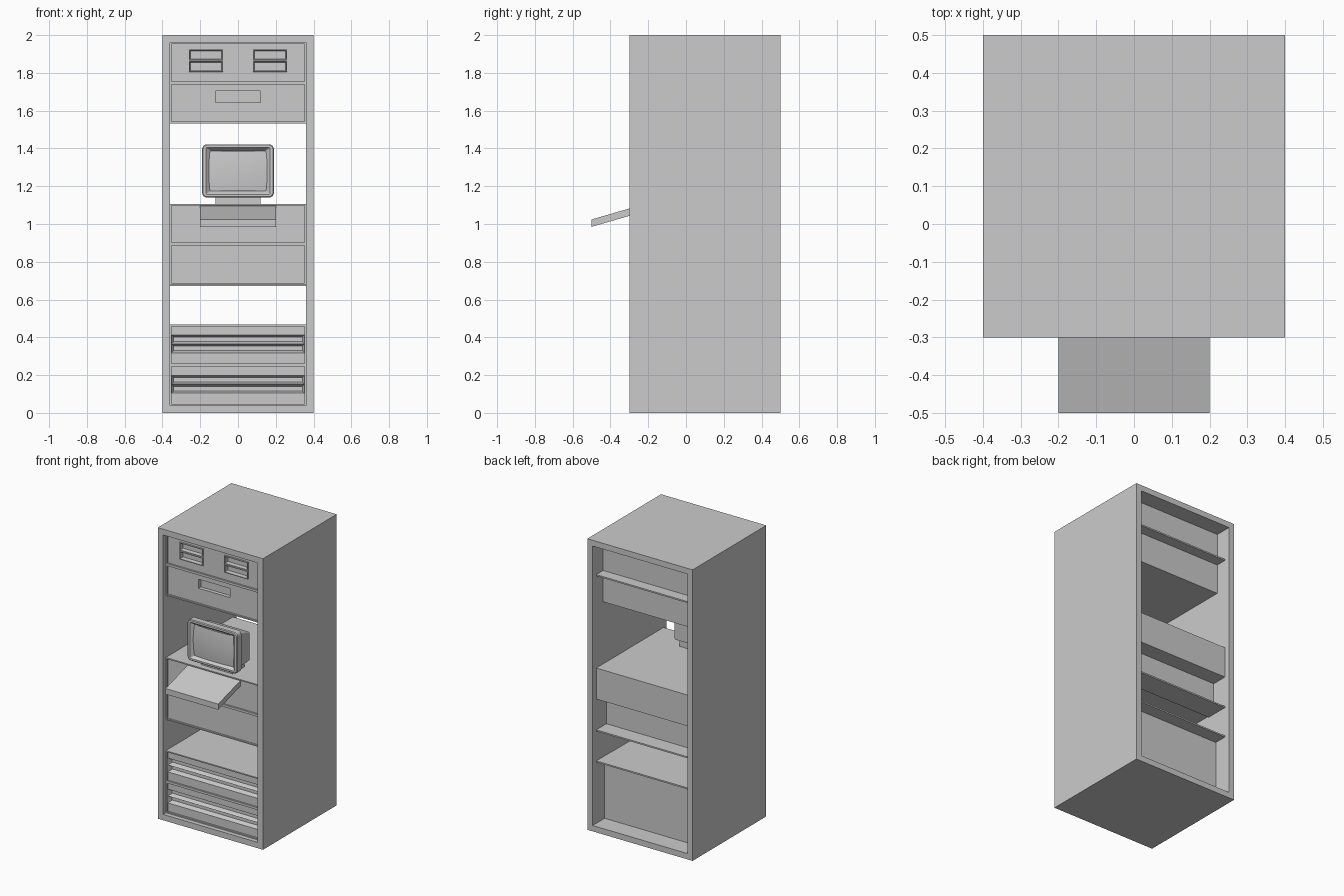
import bpy, bmesh, math

if "Cube" in bpy.data.objects:
    bpy.data.objects.remove(bpy.data.objects["Cube"])

FLOOR, SLOT = 0.04, 1.92 / 9          # nine equal rack slots inside the cabinet


def finish(name, bm):
    me = bpy.data.meshes.new(name)
    bm.normal_update()
    bm.to_mesh(me)
    bm.free()
    ob = bpy.data.objects.new(name, me)
    bpy.context.collection.objects.link(ob)
    return ob


def rect_loop(bm, hw, z0, z1, y, r=0.0, n=4):
    """Rectangle in the xz plane, optionally with rounded corners."""
    if r == 0:
        return [bm.verts.new((x, y, z)) for x, z in
                ((-hw, z0), (hw, z0), (hw, z1), (-hw, z1))]
    pts = []
    corners = ((-hw + r, z0 + r), (hw - r, z0 + r), (hw - r, z1 - r), (-hw + r, z1 - r))
    for k, (cx, cz) in enumerate(corners):
        for i in range(n + 1):
            a = math.pi + (k + i / n) * math.pi / 2
            pts.append(bm.verts.new((cx + r * math.cos(a), y, cz + r * math.sin(a))))
    return pts


def loft(bm, loops, closed=False, cap_back=True, cap_front=True):
    pairs = list(zip(loops, loops[1:]))
    if closed:
        pairs.append((loops[-1], loops[0]))
    for a, b in pairs:
        for i in range(len(a)):
            j = (i + 1) % len(a)
            bm.faces.new((a[i], a[j], b[j], b[i]))
    if cap_back and not closed:
        bm.faces.new(loops[0][::-1])
    if cap_front and not closed:
        bm.faces.new(loops[-1])


def box(name, hw, y0, y1, z0, z1):
    bm = bmesh.new()
    loft(bm, [rect_loop(bm, hw, z0, z1, y1), rect_loop(bm, hw, z0, z1, y0)])
    return finish(name, bm)


def unit(name, slot, back, rects=(), steps=()):
    """Rack unit: a case with a rim and a front panel; rects are sunk by the inset steps."""
    z0, z1 = FLOOR + slot * SLOT, FLOOR + (slot + 1) * SLOT
    e, w, yf, yp = 0.008, 0.352, -0.27, -0.258
    bm = bmesh.new()
    loft(bm, [rect_loop(bm, 0.36, z0, z1, back), rect_loop(bm, 0.36, z0, z1, yf),
              rect_loop(bm, w, z0 + e, z1 - e, yf), rect_loop(bm, w, z0 + e, z1 - e, yp)],
         cap_front=False)
    xs = sorted({-w, w, *[x for r in rects for x in r[:2]]})
    zs = sorted({z0 + e, z1 - e, *[z for r in rects for z in r[2:]]})
    grid = [[bm.verts.new((x, yp, z)) for x in xs] for z in zs]
    sunk = []
    for j in range(len(zs) - 1):
        for i in range(len(xs) - 1):
            f = bm.faces.new((grid[j][i], grid[j][i + 1], grid[j + 1][i + 1], grid[j + 1][i]))
            cx, cz = (xs[i] + xs[i + 1]) / 2, (zs[j] + zs[j + 1]) / 2
            if any(r[0] < cx < r[1] and r[2] < cz < r[3] for r in rects):
                sunk.append(f)
    bm.normal_update()
    for thick, depth in steps:
        bmesh.ops.inset_individual(bm, faces=sunk, thickness=thick, depth=depth)
        bm.normal_update()
    return finish(name, bm)


# Cabinet: rectangular tube, open at front and back
bm = bmesh.new()
loft(bm, [rect_loop(bm, 0.4, 0, 2, 0.5), rect_loop(bm, 0.4, 0, 2, -0.3),
          rect_loop(bm, 0.36, 0.04, 1.96, -0.3), rect_loop(bm, 0.36, 0.04, 1.96, 0.5)],
     closed=True)
finish("cabinet", bm)

# Louvred units at the bottom
for s in (0, 1):
    z = FLOOR + s * SLOT
    grooves = [(-0.352, 0.352, z + a, z + a + 0.047) for a in (0.065, 0.112)]
    unit(f"louvre_unit_{s + 1}", s, 0.37, grooves, [(0.016, -0.03)])

# Plain unit and keyboard unit
unit("plain_unit", 3, 0.35)
unit("keyboard_unit", 4, 0.46)

# Upper units: one with a slot, one with paired drive bays
unit("slot_unit", 7, 0.385, [(-0.12, 0.12, 1.642, 1.704)], [(0.0005, -0.025)])
bays = [(min(s * 0.08, s * 0.26), max(s * 0.08, s * 0.26), a, b)
        for s in (-1, 1) for a, b in ((1.806, 1.864), (1.866, 1.924))]
unit("drive_unit", 8, 0.385, bays, [(0.001, 0.008), (0.007, 0), (0.003, -0.03)])

# Shelf plates that stick out behind the recessed units
for i, s in enumerate((2, 3, 8)):
    z = FLOOR + s * SLOT
    box(f"shelf_plate_{i + 1}", 0.36, 0.3, 0.46, z - 0.008, z + 0.002)

# Sloping keyboard shelf
kb = box("keyboard", 0.2, -0.5, -0.25, 0.985, 1.024)
for v in kb.data.vertices:
    v.co.z += (v.co.y + 0.5) * 0.29

# Monitor: lofted housing, bezel and recess
bm = bmesh.new()
loops = [(0.15, 1.15, 1.35, -0.09, 0.01), (0.165, 1.155, 1.40, -0.235, 0.01),
         (0.19, 1.14, 1.422, -0.235, 0.025), (0.19, 1.14, 1.422, -0.275, 0.025),
         (0.185, 1.145, 1.417, -0.28, 0.022), (0.17, 1.157, 1.404, -0.28, 0.006),
         (0.142, 1.175, 1.386, -0.255, 0.004)]
loft(bm, [rect_loop(bm, w, a, b, y, r) for w, a, b, y, r in loops])
finish("monitor", bm)

# Bulging screen glass
bm = bmesh.new()
N = 10
rows = []
for j in range(N + 1):
    v = 2 * j / N - 1
    rows.append([bm.verts.new((0.155 * u, -0.274 + 0.008 * u * u + 0.006 * v * v, 1.2805 + 0.107 * v))
                 for u in (2 * i / N - 1 for i in range(N + 1))])
for j in range(N):
    for i in range(N):
        f = bm.faces.new((rows[j][i], rows[j][i + 1], rows[j + 1][i + 1], rows[j + 1][i]))
        f.smooth = True
finish("screen", bm)

# Monitor foot
box("monitor_base", 0.12, -0.23, -0.10, FLOOR + 5 * SLOT, 1.16)
